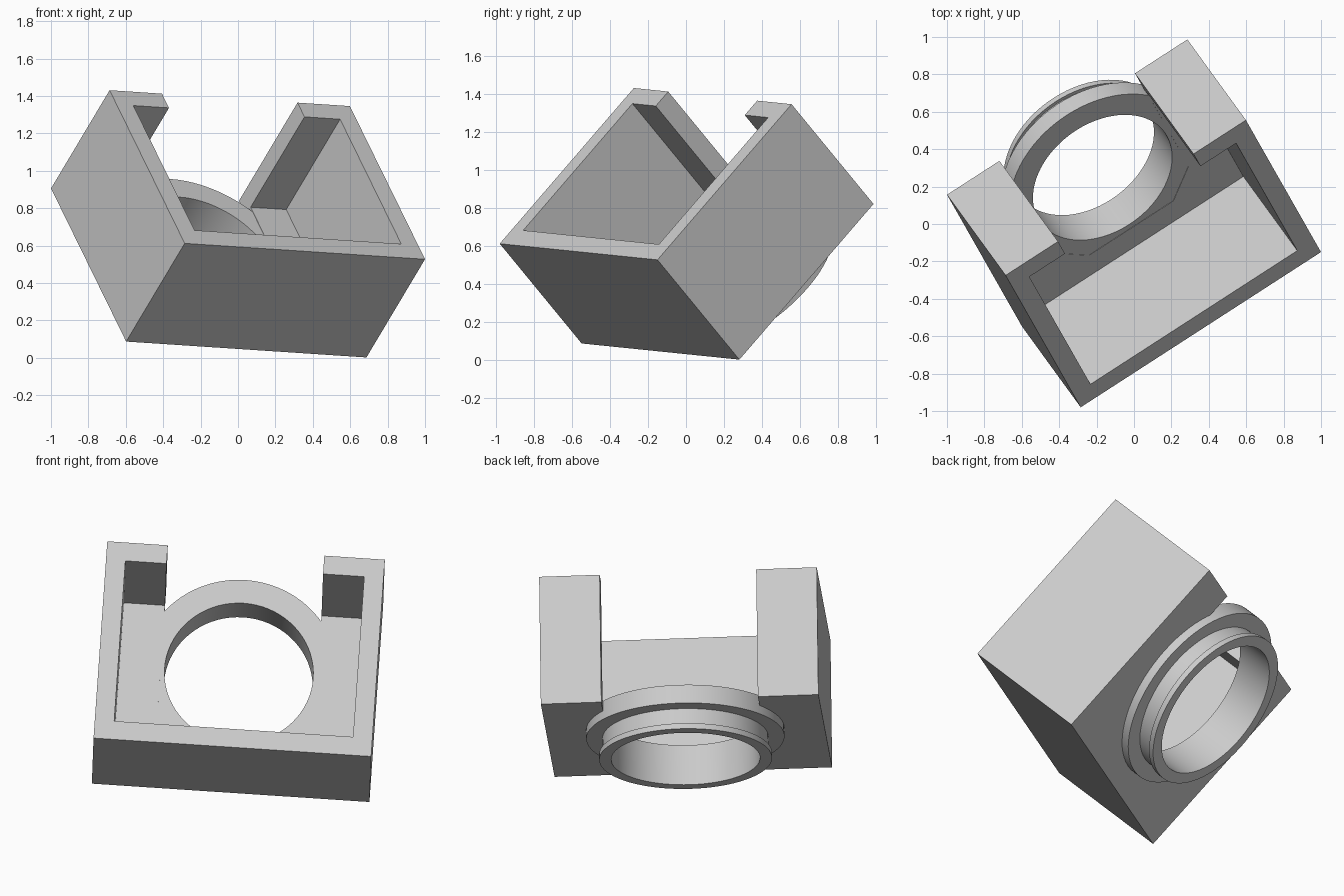
import bpy, bmesh, math
from mathutils import Vector, Matrix

if "Cube" in bpy.data.objects:
    bpy.data.objects.remove(bpy.data.objects["Cube"])

# Tilted frame: u = width, v = depth from open rim to back, w = along the arms
U = Vector((1.285, 0.83, -0.085)).normalized()
V = Vector((-0.315, 0.43, -0.525)).normalized()
W = U.cross(V).normalized()
V = W.cross(U)
ORIGIN = Vector((-0.285, -0.98, 0.612))
FRAME = Matrix.Translation(ORIGIN) @ Matrix((U, V, W)).transposed().to_4x4()

WIDTH, DEPTH, HEIGHT = 1.532, 0.748, 1.153
WALL, FLOOR = 0.107, 0.688
MID, RING_W = WIDTH / 2, 0.68

grey = bpy.data.materials.new("plain_grey")
grey.use_nodes = True
color = (0.6, 0.6, 0.6, 1)
grey.diffuse_color = color
grey.node_tree.nodes["Principled BSDF"].inputs["Base Color"].default_value = color


def finish(name, bm):
    bmesh.ops.recalc_face_normals(bm, faces=bm.faces)
    mesh = bpy.data.meshes.new(name)
    bm.to_mesh(mesh)
    bm.free()
    mesh.transform(FRAME)
    mesh.materials.append(grey)
    obj = bpy.data.objects.new(name, mesh)
    bpy.context.collection.objects.link(obj)
    return obj


def prism(name, outline, v0, v1):
    """Extrude a (u, w) outline along the depth axis."""
    bm = bmesh.new()
    face = bm.faces.new([bm.verts.new((u, v0, w)) for u, w in outline])
    moved = bmesh.ops.extrude_face_region(bm, geom=[face])["geom"]
    verts = [g for g in moved if isinstance(g, bmesh.types.BMVert)]
    bmesh.ops.translate(bm, verts=verts, vec=(0, v1 - v0, 0))
    return finish(name, bm)


def rect(u0, w0, u1, w1):
    return [(u0, w0), (u1, w0), (u1, w1), (u0, w1)]


def activate(obj):
    bpy.ops.object.select_all(action="DESELECT")
    obj.select_set(True)
    bpy.context.view_layer.objects.active = obj


def cut(target, cutter):
    mod = target.modifiers.new("cut", "BOOLEAN")
    mod.operation, mod.solver, mod.object = "DIFFERENCE", "EXACT", cutter
    activate(target)
    bpy.ops.object.modifier_apply(modifier=mod.name)
    bpy.data.objects.remove(cutter)


# Open tray with a hollow interior
housing = prism("housing", rect(0, 0, WIDTH, HEIGHT), 0, DEPTH)
cut(housing, prism("cavity_cutter",
                   rect(WALL, WALL, WIDTH - WALL, HEIGHT - WALL), -0.1, FLOOR))

# Notch through the floor and end wall, with chamfered lower corners
half = [(0.268, 0.24), (0.432, 0.40), (0.432, HEIGHT + 0.1)]
notch = [(MID + u, w) for u, w in half] + [(MID - u, w) for u, w in reversed(half)]
cut(housing, prism("notch_cutter", notch, -0.1, DEPTH + 0.1))

# Turned collar: flange, neck and end lip around an open bore (radius, depth)
profile = [(0.41, 0), (0.546, 0), (0.546, 0.107), (0.457, 0.107),
           (0.457, 0.2), (0.476, 0.2), (0.476, 0.232), (0.41, 0.232)]
start = FLOOR + 0.002
bm = bmesh.new()
ring = [bm.verts.new((MID + r, start + d, RING_W)) for r, d in profile]
edges = [bm.edges.new((a, b)) for a, b in zip(ring, ring[1:] + ring[:1])]
bmesh.ops.spin(bm, geom=ring + edges, cent=(MID, 0, RING_W), axis=(0, 1, 0),
               angle=math.tau, steps=72, use_merge=True)
bmesh.ops.remove_doubles(bm, verts=bm.verts, dist=0.0005)
collar = finish("collar", bm)
activate(collar)
bpy.ops.object.shade_smooth_by_angle(angle=math.radians(30))
